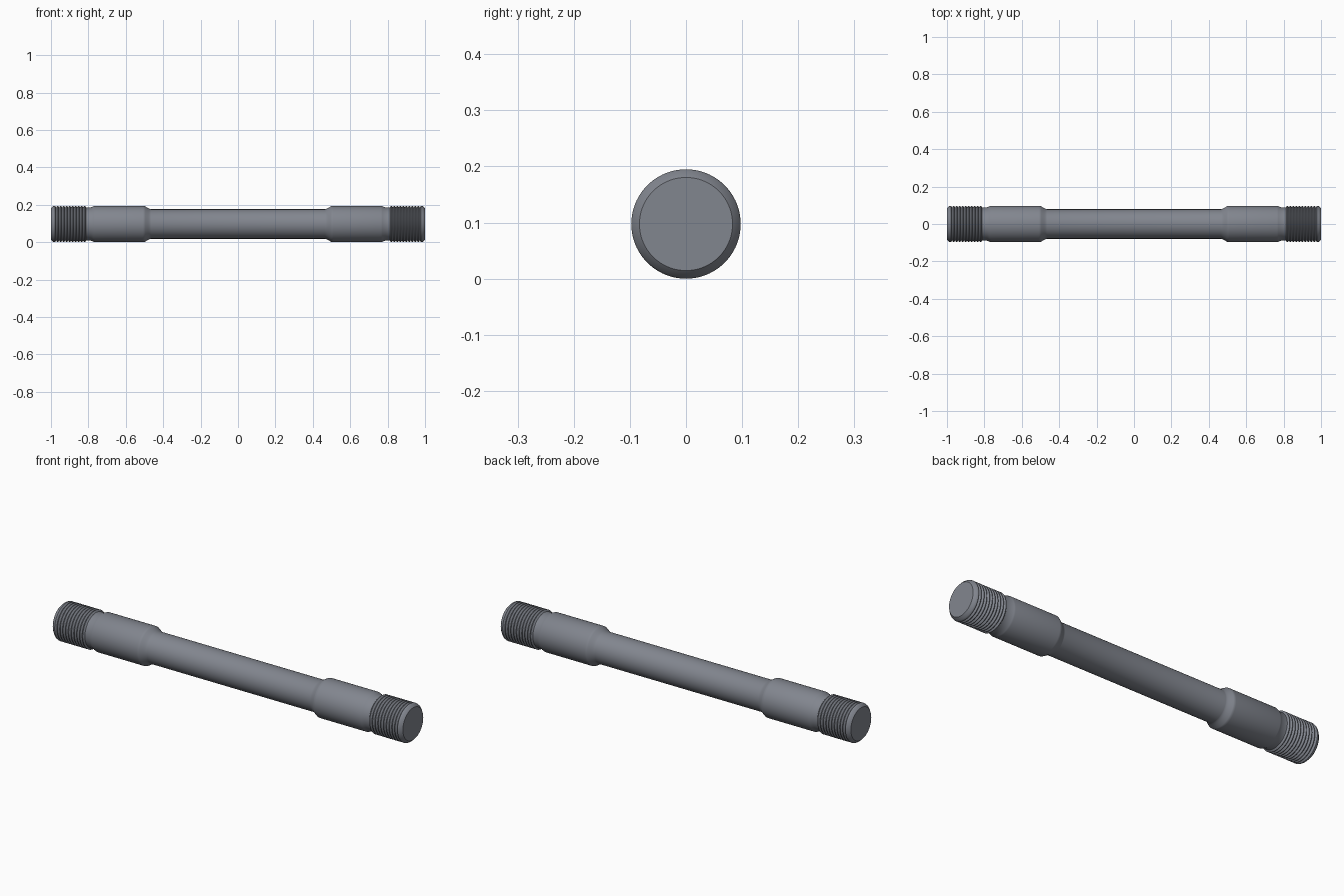
import bpy, bmesh, math

if "Cube" in bpy.data.objects:
    bpy.data.objects.remove(bpy.data.objects["Cube"])

SEG = 72           # sides around the rod
RAD = 0.0975       # outer radius
ROOT = 0.089       # thread root / relief radius
SHAFT = 0.079      # slim middle radius
T0, T1 = 0.812, 0.988  # thread start and end
TURNS = 11

steel = bpy.data.materials.new("dark_steel")
steel.diffuse_color = (0.222, 0.237, 0.273, 1)
steel.use_nodes = True
steel.node_tree.nodes["Principled BSDF"].inputs["Base Color"].default_value = steel.diffuse_color


def lathe(name, profile, cap=False):
    """Spin (x, radius) points about the rod axis; optionally close the last ring."""
    bm = bmesh.new()
    rings = []
    for x, r in profile:
        angles = [2 * math.pi * s / SEG for s in range(SEG)]
        rings.append([bm.verts.new((x, r * math.cos(a), r * math.sin(a))) for a in angles])
    for lo, hi in zip(rings, rings[1:]):
        for s in range(SEG):
            n = (s + 1) % SEG
            bm.faces.new((lo[s], lo[n], hi[n], hi[s]))
    if cap:
        bm.faces.new(rings[-1])
    # winding above points outward when x increases along the profile
    bmesh.ops.recalc_face_normals(bm, faces=bm.faces)
    mesh = bpy.data.meshes.new(name)
    bm.to_mesh(mesh)
    bm.free()
    mesh.materials.append(steel)
    obj = bpy.data.objects.new(name, mesh)
    bpy.context.collection.objects.link(obj)
    obj.location.z = RAD
    bpy.ops.object.select_all(action='DESELECT')
    obj.select_set(True)
    bpy.context.view_layer.objects.active = obj
    bpy.ops.object.shade_smooth_by_angle(angle=math.radians(30))
    return obj


# rod body: half profile with blended shoulder and relief neck, mirrored
half = []
for i in range(9):
    t = i / 8
    half.append((0.465 + 0.037 * t, SHAFT + (RAD - SHAFT) * t ** 1.6 * (1.6 - 0.6 * t)))
half += [(0.51, RAD), (0.765, RAD), (0.772, 0.0955), (0.786, ROOT), (T0, ROOT)]
lathe("rod_body", [(-x, r) for x, r in reversed(half)] + half)

# threaded ends: V-shaped ridges, then a chamfer and the end face
pitch = (T1 - T0) / TURNS
thread = [(T0, ROOT)]
for k in range(TURNS):
    x = T0 + k * pitch
    thread += [(x + 0.42 * pitch, RAD), (x + 0.58 * pitch, RAD)]
    if k < TURNS - 1:
        thread.append((x + pitch, ROOT))
thread += [(T1, 0.095), (1.0, 0.083)]
lathe("right_thread", thread, cap=True)
lathe("left_thread", [(-x, r) for x, r in thread], cap=True)
